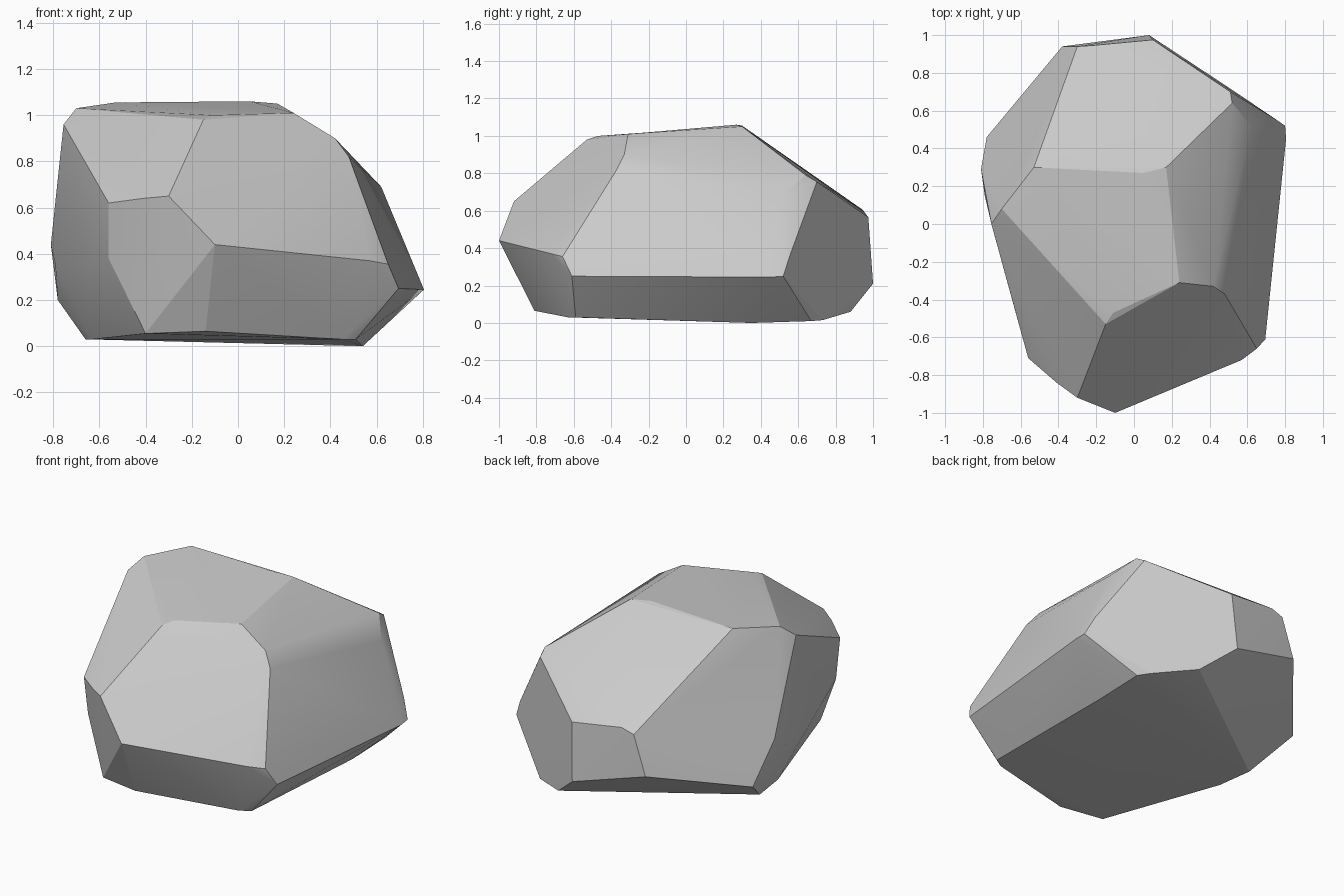
import bpy, bmesh, math

if "Cube" in bpy.data.objects:
    bpy.data.objects.remove(bpy.data.objects["Cube"])

# Corner points of the cut stone, grouped from the top plateau to the base
crown = [(-.53, .30, 1.055), (.05, .27, 1.06), (.17, .30, 1.05), (.24, -.31, 1.01),
         (-.11, -.47, 1.0), (-.15, -.53, .98), (-.70, .08, 1.03), (-.755, .0, .96)]
shoulder = [(.42, -.33, .90), (.48, -.37, .82), (.62, .52, .69), (.52, .64, .79),
            (.51, .70, .755), (.10, .975, .565), (-.22, .945, .605), (-.30, .94, .58)]
waist = [(-.10, -1.0, .44), (-.30, -.92, .65), (-.41, -.84, .64), (-.56, -.71, .62),
         (.57, -.72, .37), (.65, -.66, .355), (.695, -.61, .25), (.805, .45, .245),
         (.80, .52, .25), (.75, .555, .36), (.08, 1.0, .21), (-.38, .94, .34),
         (-.81, .29, .44), (-.78, .46, .20), (-.79, .15, .35), (-.64, -.42, .35),
         (-.56, -.67, .38)]
base = [(-.14, -.81, .065), (-.40, -.75, .055), (.45, -.63, .03), (.51, -.59, .03),
        (.54, .35, 0), (.54, .67, .01), (.49, .73, .015), (.26, .88, .06),
        (-.66, .22, .03), (-.63, .0, .03)]

# Boulder: convex hull wrapped around the corner rings
bm = bmesh.new()
for ring in (crown, shoulder, waist, base):
    for co in ring:
        bm.verts.new(co)
hull = bmesh.ops.convex_hull(bm, input=bm.verts)
junk = {g for g in hull["geom_interior"] + hull["geom_unused"]
        if isinstance(g, bmesh.types.BMVert)}
bmesh.ops.delete(bm, geom=list(junk), context="VERTS")

# Merge nearly flat triangles into broad facets
bmesh.ops.dissolve_limit(bm, angle_limit=math.radians(2), verts=bm.verts, edges=bm.edges)
bmesh.ops.recalc_face_normals(bm, faces=bm.faces)
mesh = bpy.data.meshes.new("boulder")
bm.to_mesh(mesh)
bm.free()
boulder = bpy.data.objects.new("boulder", mesh)
bpy.context.collection.objects.link(boulder)

# Soft shading inside facets, sharp main ridges
bpy.context.view_layer.objects.active = boulder
boulder.select_set(True)
bpy.ops.object.shade_smooth_by_angle(angle=math.radians(18))
